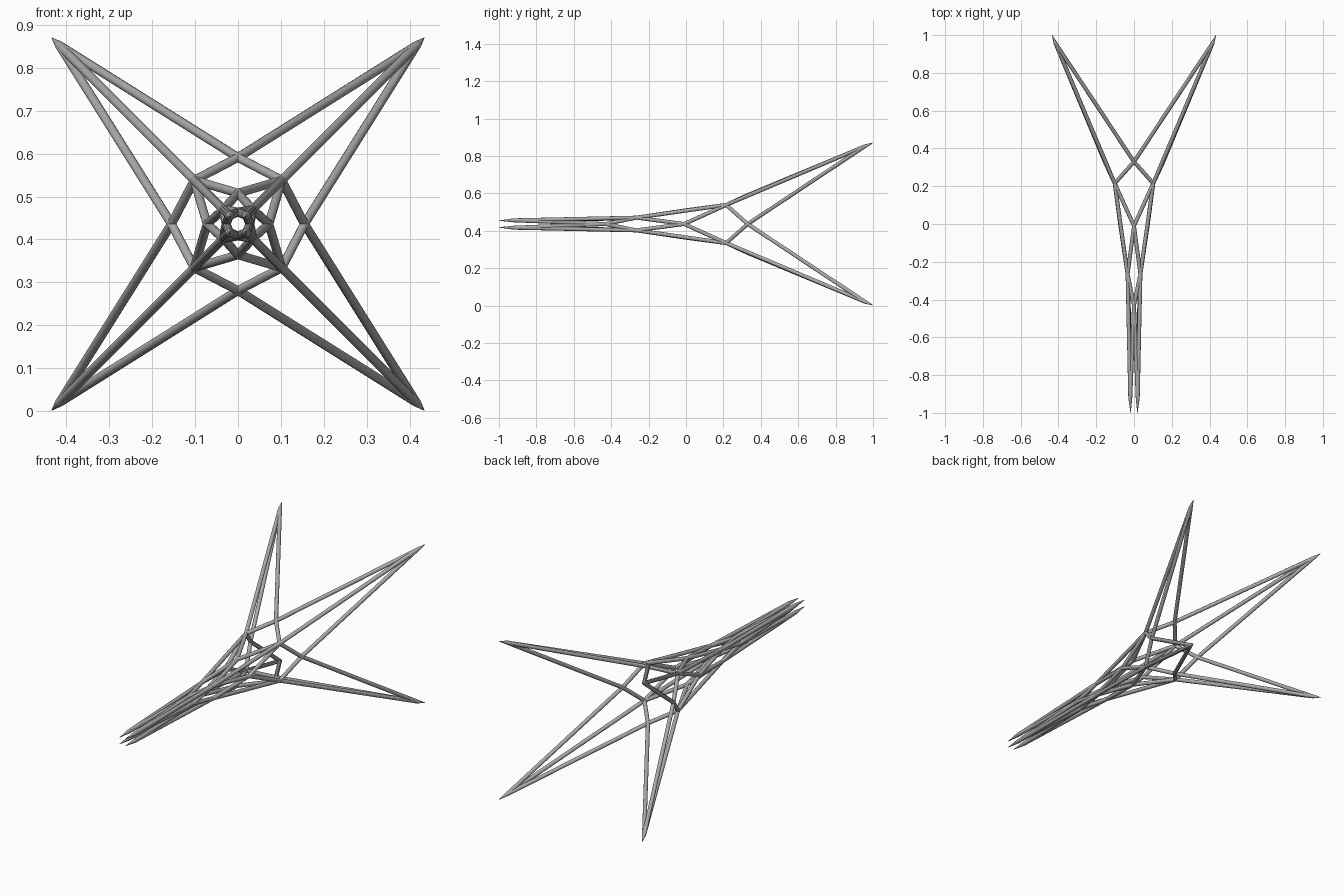
import bpy
import bmesh
from mathutils import Matrix, Vector

cube = bpy.data.objects.get("Cube")
if cube:
    bpy.data.objects.remove(cube, do_unlink=True)

MID = 0.436
STRUT = 0.0105
SIDES = 12

grey = bpy.data.materials.new("steel_grey")
grey.use_nodes = True
colour = (0.4, 0.4, 0.4, 1)
grey.diffuse_color = colour
grey.node_tree.nodes["Principled BSDF"].inputs["Base Color"].default_value = colour


def corner_ring(offset, y):
    """Four nodes on the diagonals."""
    return [Vector((sx * offset, y, MID + sz * offset))
            for sx, sz in ((1, 1), (-1, 1), (-1, -1), (1, -1))]


def axis_ring(offset, y):
    """Four nodes on the axes; node i sits between corners i and i - 1."""
    return [Vector((dx * offset, y, MID + dz * offset))
            for dx, dz in ((1, 0), (0, 1), (-1, 0), (0, -1))]


def add_strut(bm, a, b, end_radius=STRUT):
    d = b - a
    place = Matrix.Translation((a + b) / 2) @ d.to_track_quat('Z', 'Y').to_matrix().to_4x4()
    bmesh.ops.create_cone(bm, cap_ends=True, segments=SIDES, radius1=STRUT,
                          radius2=end_radius, depth=d.length, matrix=place)


def finish(bm, name):
    mesh = bpy.data.meshes.new(name)
    bm.to_mesh(mesh)
    bm.free()
    mesh.materials.append(grey)
    obj = bpy.data.objects.new(name, mesh)
    bpy.context.collection.objects.link(obj)
    bpy.ops.object.select_all(action='DESELECT')
    obj.select_set(True)
    bpy.context.view_layer.objects.active = obj
    bpy.ops.object.shade_smooth_by_angle(angle=0.7)


# Node rings from the spread rear points to the narrow front points
rear_tips = corner_ring(0.434, 1.0)
rear_axis = axis_ring(0.155, 0.33)
rear_corner = corner_ring(0.102, 0.215)
mid_axis = axis_ring(0.072, -0.01)
front_corner = corner_ring(0.034, -0.265)
front_axis = axis_ring(0.028, -0.43)
front_tips = corner_ring(0.018, -1.0)

# Struts meet just short of each point
rear_meet = [t + (c - t).normalized() * 0.05 for t, c in zip(rear_tips, rear_corner)]
front_meet = [t + (c - t).normalized() * 0.08 for t, c in zip(front_tips, front_corner)]

# Each bay: outer corners, axis nodes, inner corners
bays = [
    ("rear_bay", rear_meet, rear_axis, rear_corner),
    ("middle_bay", rear_corner, mid_axis, front_corner),
    ("front_bay", front_corner, front_axis, front_meet),
]
for name, outer, axis, inner in bays:
    bm = bmesh.new()
    for i in range(4):
        add_strut(bm, outer[i], inner[i])
        for k in (i, (i + 1) % 4):
            add_strut(bm, outer[i], axis[k])
            add_strut(bm, axis[k], inner[i])
    finish(bm, name + "_struts")

# Sharp points
for name, meets, tips in (("rear_points", rear_meet, rear_tips),
                          ("front_points", front_meet, front_tips)):
    bm = bmesh.new()
    for meet, tip in zip(meets, tips):
        add_strut(bm, meet, tip, 0.001)
    finish(bm, name)

# Joints that close the strut ends
bm = bmesh.new()
for ring in (rear_meet, rear_axis, rear_corner, mid_axis, front_corner, front_axis):
    for p in ring:
        bmesh.ops.create_icosphere(bm, subdivisions=2, radius=STRUT,
                                   matrix=Matrix.Translation(p))
finish(bm, "joints")
